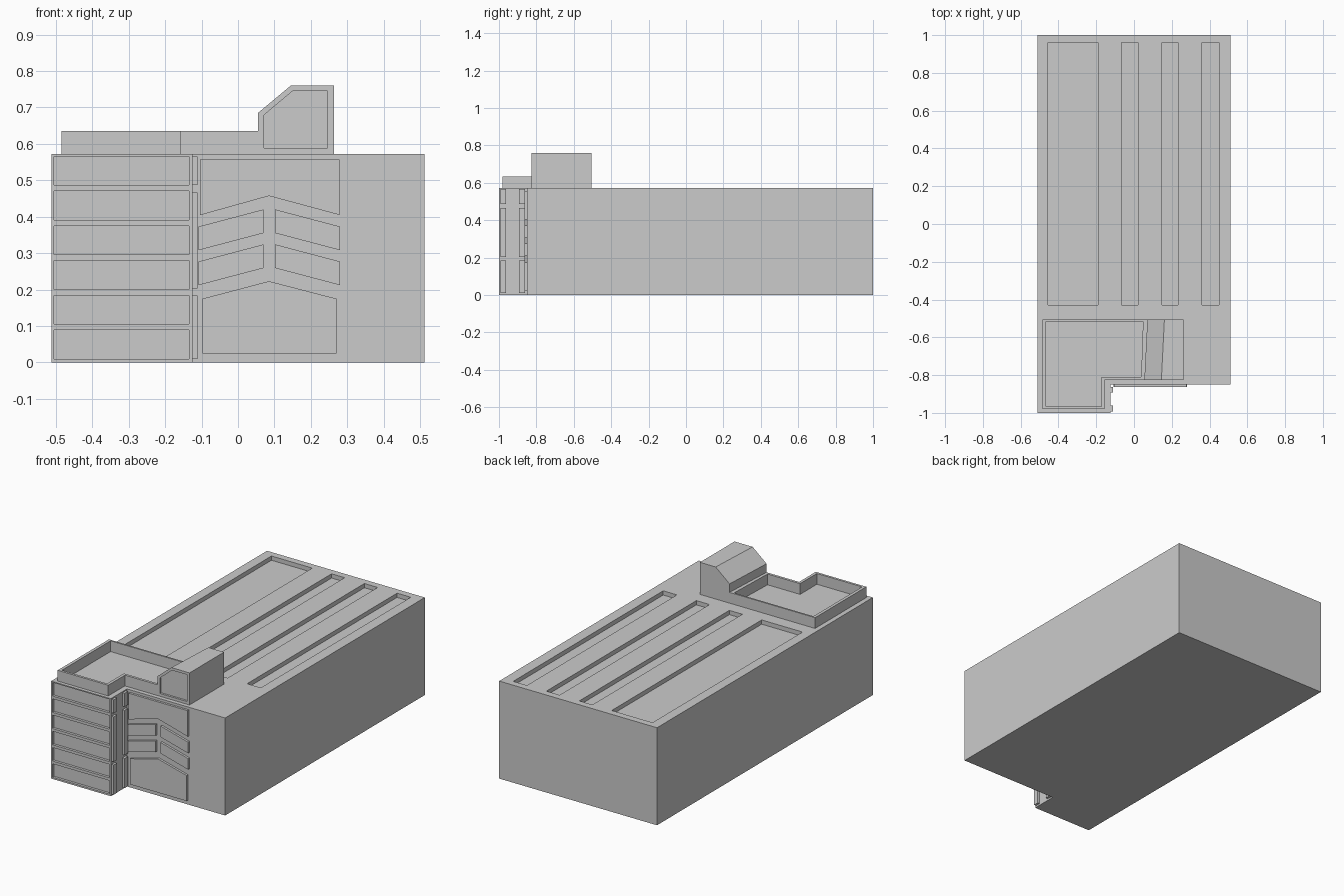
import bpy, bmesh

if "Cube" in bpy.data.objects:
    bpy.data.objects.remove(bpy.data.objects["Cube"])

# Extrude one or more polygons along an axis between two coordinates
def prism(name, polys, axis, a, b):
    bm = bmesh.new()
    place = {'x': lambda p, t: (t, p[0], p[1]),
             'y': lambda p, t: (p[0], t, p[1]),
             'z': lambda p, t: (p[0], p[1], t)}[axis]
    for poly in polys:
        lo = [bm.verts.new(place(p, a)) for p in poly]
        hi = [bm.verts.new(place(p, b)) for p in poly]
        bm.faces.new(lo)
        bm.faces.new(hi)
        n = len(poly)
        for i in range(n):
            j = (i + 1) % n
            bm.faces.new((lo[i], lo[j], hi[j], hi[i]))
    bmesh.ops.recalc_face_normals(bm, faces=bm.faces)
    me = bpy.data.meshes.new(name)
    bm.to_mesh(me)
    bm.free()
    ob = bpy.data.objects.new(name, me)
    bpy.context.collection.objects.link(ob)
    return ob

def rect(u0, u1, v0, v1):
    return [(u0, v0), (u1, v0), (u1, v1), (u0, v1)]

# Subtract a cutter, bake the result and delete the cutter
def cut(ob, cutter):
    mod = ob.modifiers.new("cut", 'BOOLEAN')
    mod.operation = 'DIFFERENCE'
    mod.solver = 'EXACT'
    mod.object = cutter
    dg = bpy.context.evaluated_depsgraph_get()
    me = bpy.data.meshes.new_from_object(ob.evaluated_get(dg))
    ob.modifiers.clear()
    ob.data = me
    bpy.data.objects.remove(cutter)

ROOF = 0.572

# Main building with the front-left tower
body = prism("building_body", [[(-0.512, -1), (-0.125, -1), (-0.125, -0.85),
                                (0.512, -0.85), (0.512, 1), (-0.512, 1)]], 'z', 0, ROOF)

# Long sunken strips in the roof
strips = [(-0.455, -0.19), (-0.065, 0.02), (0.148, 0.234), (0.36, 0.449)]
cut(body, prism("roof_cutter", [rect(a, b, -0.43, 0.96) for a, b in strips],
                'z', ROOF - 0.025, ROOF + 0.1))

# Six recessed window bands on the tower front
cut(body, prism("window_cutter", [rect(-0.505, -0.135, 0.01 + 0.0953 * i, 0.089 + 0.0953 * i)
                                  for i in range(6)], 'y', -1.1, -0.985))

# Raised pilaster panels on the tower's inner side
prism("tower_side_panels", [rect(y0, y1, z0, z1)
                            for y0, y1 in ((-0.993, -0.962), (-0.892, -0.862))
                            for z0, z1 in ((0.01, 0.184), (0.203, 0.466), (0.487, 0.566))],
      'x', -0.13, -0.111)

# Raised facade panels: gabled top and bottom, two rows of slanted bands
panels = [
    [(-0.105, 0.557), (0.278, 0.557), (0.278, 0.405), (0.085, 0.457), (-0.105, 0.404)],
    [(-0.097, 0.025), (0.27, 0.025), (0.27, 0.175), (0.085, 0.223), (-0.097, 0.175)]]
for z in (0.308, 0.212):
    band = [(-0.108, z), (0.07, z + 0.047), (0.07, z + 0.112), (-0.108, z + 0.065)]
    panels += [band, [(0.172 - x, h) for x, h in band]]
prism("facade_panels", panels, 'y', -0.863, -0.845)

# Roof parapet, open in the middle
parapet = prism("roof_parapet", [[(-0.484, -0.98), (-0.156, -0.98), (-0.156, -0.825),
                                  (0.06, -0.825), (0.073, -0.505), (-0.484, -0.505)]],
                'z', ROOF, 0.635)
cut(parapet, prism("parapet_cutter", [[(-0.466, -0.966), (-0.173, -0.966), (-0.173, -0.81),
                                       (0.038, -0.81), (0.048, -0.515), (-0.466, -0.515)]],
                   'z', 0.5, 0.7))

# Rooftop room with a chamfered side that tapers toward the back
room = prism("rooftop_room", [[(0.055, ROOF), (0.263, ROOF), (0.263, 0.76),
                               (0.145, 0.76), (0.055, 0.685)]], 'y', -0.825, -0.505)
for v in room.data.vertices:
    if v.co.y > -0.6 and v.co.x < 0.2:
        v.co.x += 0.016

# Shallow window recess in the rooftop room
cut(room, prism("room_cutter", [[(0.071, 0.588), (0.246, 0.588), (0.246, 0.745),
                                 (0.15, 0.745), (0.071, 0.679)]], 'y', -0.9, -0.813))
